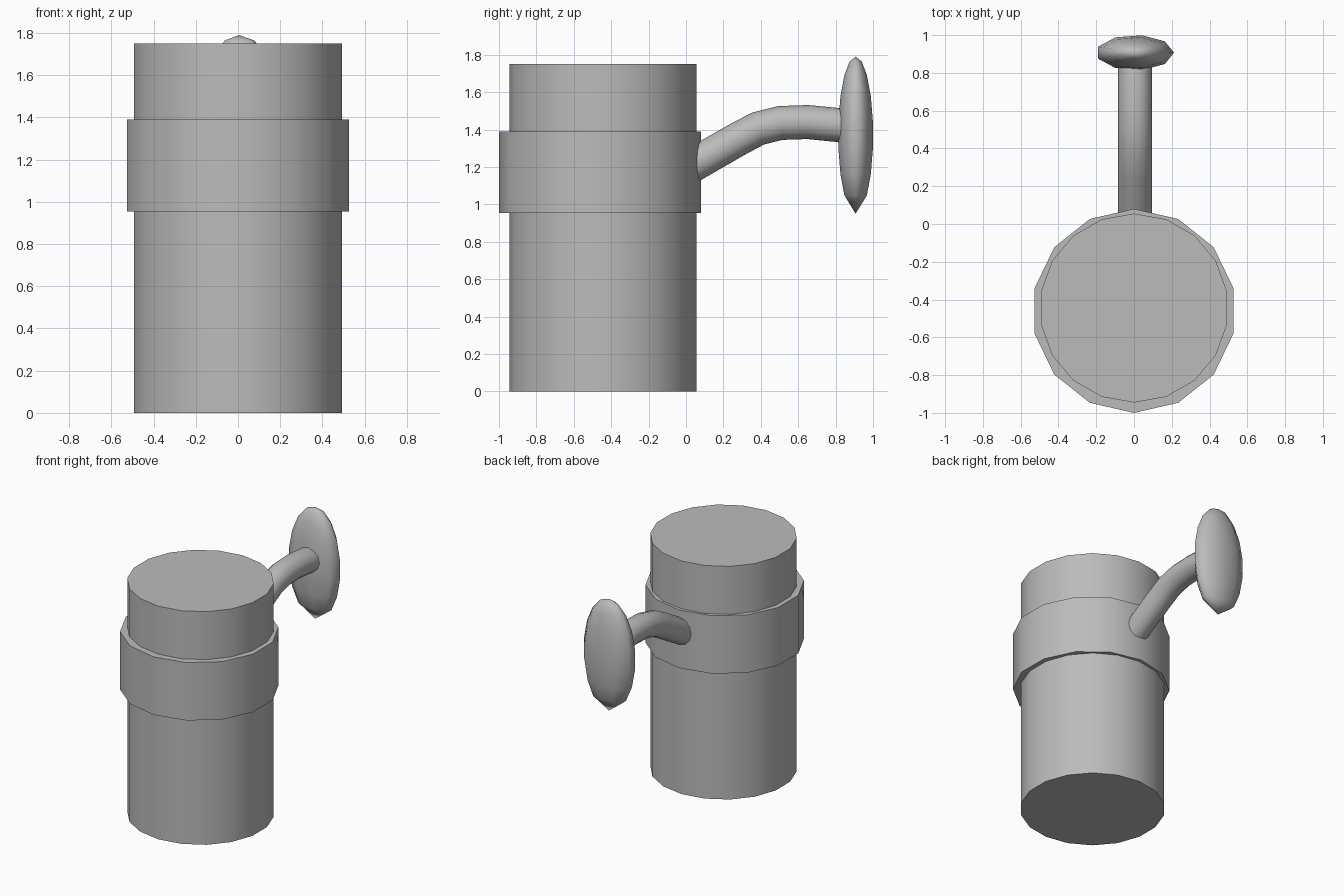
import bpy, bmesh
from math import sin, cos, pi, radians

cube = bpy.data.objects.get("Cube")
if cube:
    bpy.data.objects.remove(cube, do_unlink=True)

grey = bpy.data.materials.new("plain_grey")
grey.use_nodes = True
grey.diffuse_color = (0.5, 0.5, 0.5, 1)
grey.node_tree.nodes["Principled BSDF"].inputs["Base Color"].default_value = (0.5, 0.5, 0.5, 1)


def finish(obj, angle):
    """Assign the colour and smooth the gentle edges."""
    obj.data.materials.append(grey)
    bpy.ops.object.select_all(action='DESELECT')
    obj.select_set(True)
    bpy.context.view_layer.objects.active = obj
    bpy.ops.object.shade_smooth_by_angle(angle=radians(angle))


def add_mesh(name, bm, angle):
    bmesh.ops.recalc_face_normals(bm, faces=bm.faces)
    mesh = bpy.data.meshes.new(name)
    bm.to_mesh(mesh)
    bm.free()
    obj = bpy.data.objects.new(name, mesh)
    bpy.context.collection.objects.link(obj)
    finish(obj, angle)
    return obj


def loft(name, rings, angle):
    """Skin closed rings of points and cap both ends."""
    bm = bmesh.new()
    loops = [[bm.verts.new(p) for p in ring] for ring in rings]
    n = len(loops[0])
    for a, b in zip(loops, loops[1:]):
        for i in range(n):
            j = (i + 1) % n
            bm.faces.new((a[i], a[j], b[j], b[i]))
    bm.faces.new(loops[0])
    bm.faces.new(loops[-1])
    # collapsed poles become single points
    bmesh.ops.remove_doubles(bm, verts=bm.verts, dist=0.0005)
    return add_mesh(name, bm, angle)


def ellipse(n, cx, cy, z, rx, ry, start=0.0):
    return [(cx + rx * cos(start + 2 * pi * i / n),
             cy + ry * sin(start + 2 * pi * i / n), z) for i in range(n)]


def drum(name, sides, y, radius, bottom, top):
    loft(name, [ellipse(sides, 0, y, z, radius, radius, pi / 2)
                for z in (bottom, top)], 40)


# Main body and the wider band around it
drum("body", 18, -0.445, 0.5, 0, 1.75)
drum("band", 14, -0.46, 0.54, 0.955, 1.39)

# Upright flattened knob, with a longer point at the bottom
tilts = [0.05, 20, 40, 60, 80, 100, 120, 140, 179.95]
loft("knob", [ellipse(9, 0.005, 0.907, 1.37 + 0.42 * cos(radians(t)),
                      0.21 * sin(radians(t)), 0.095 * sin(radians(t)))
              for t in tilts], 80)

# Bent arm from the band to the knob
path = [(-0.05, 1.16), (0.08, 1.235), (0.28, 1.35), (0.385, 1.405), (0.505, 1.435),
        (0.65, 1.44), (0.815, 1.424), (0.9, 1.41)]
rings = []
for k, (y, z) in enumerate(path):
    y0, z0 = path[max(k - 1, 0)]
    y1, z1 = path[min(k + 1, len(path) - 1)]
    length = ((y1 - y0) ** 2 + (z1 - z0) ** 2) ** 0.5
    up_y, up_z = -(z1 - z0) / length, (y1 - y0) / length
    rings.append([(0.005 + 0.091 * cos(a), y + 0.091 * sin(a) * up_y, z + 0.091 * sin(a) * up_z)
                  for a in (2 * pi * i / 12 for i in range(12))])
loft("arm", rings, 50)
